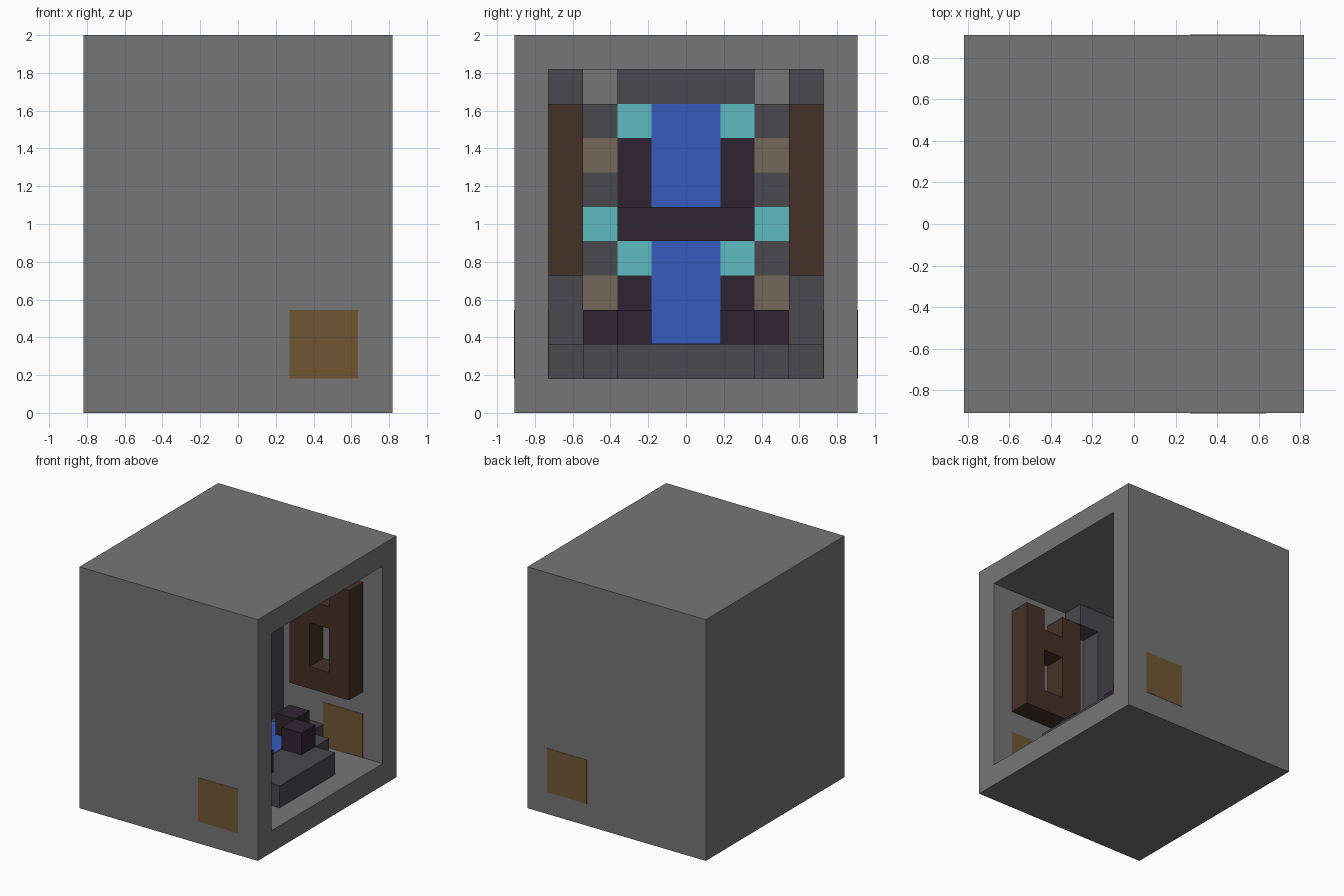
import bpy, bmesh
from mathutils import Matrix, Vector

U = 2 / 11  # block size

old = bpy.data.objects.get("Cube")
if old:
    bpy.data.objects.remove(old)


def material(name, rgb):
    m = bpy.data.materials.new(name)
    m.use_nodes = True
    m.diffuse_color = (*rgb, 1)
    m.node_tree.nodes["Principled BSDF"].inputs["Base Color"].default_value = (*rgb, 1)
    return m


stone = material("stone_grey", (0.18, 0.18, 0.18))
slate = material("dark_slate", (0.067, 0.066, 0.077))
brown = material("dark_brown", (0.061, 0.031, 0.019))
ochre = material("ochre", (0.165, 0.094, 0.033))
tan = material("tan", (0.172, 0.137, 0.099))
teal = material("teal", (0.11, 0.50, 0.53))
blue = material("water_blue", (0.037, 0.105, 0.50))
plum = material("dark_plum", (0.029, 0.017, 0.031))


def finish(name, bm, mat):
    mesh = bpy.data.meshes.new(name)
    bm.to_mesh(mesh)
    bm.free()
    mesh.materials.append(mat)
    ob = bpy.data.objects.new(name, mesh)
    bpy.context.collection.objects.link(ob)
    return ob


def add_box(bm, x, y, z):
    lo, hi = Vector((x[0], y[0], z[0])) * U, Vector((x[1], y[1], z[1])) * U
    size = Matrix.Diagonal((*(hi - lo), 1))
    bmesh.ops.create_cube(bm, size=1, matrix=Matrix.Translation((lo + hi) / 2) @ size)


def blocks(name, mat, *boxes):
    """Boxes in block units; those off the centre line are mirrored across y."""
    bm = bmesh.new()
    for x, y, z in boxes:
        add_box(bm, x, y, z)
        if y[0] > 0:
            add_box(bm, x, (-y[1], -y[0]), z)
    return finish(name, bm, mat)


# Outer shell, open on the +x side
bm = bmesh.new()
add_box(bm, (-4.5, 4.5), (-5, 5), (0, 11))
bm.faces.ensure_lookup_table()
side = max(bm.faces, key=lambda f: f.calc_center_median().x)
bmesh.ops.inset_region(bm, faces=[side], thickness=U, use_even_offset=True)
new = bmesh.ops.extrude_discrete_faces(bm, faces=[side])["faces"][0]
bmesh.ops.translate(bm, verts=new.verts, vec=(-8 * U, 0, 0))
bmesh.ops.recalc_face_normals(bm, faces=bm.faces)
finish("outer_shell", bm, stone)

# Square panels passing through the front and back walls
blocks("wall_panels", ochre, ((1.5, 3.5), (3.985, 5.015), (1.0, 3)))

# Pierced brackets on the inner side walls
blocks("wall_brackets", brown,
       ((0.5, 1.5), (3, 4), (4, 9)),
       ((2.5, 3.5), (3, 4), (4, 9)),
       ((1.5, 2.5), (3, 4), (4, 5)),
       ((1.5, 2.5), (3, 4), (7, 8)))

BACK, WALL, NEAR = -3.5, -1.5, -0.5
deep, near = (BACK, WALL), (BACK, NEAR)

# Stepped base
blocks("stepped_base", slate,
       ((BACK, 3.5), (-2, 2), (1, 2)),
       ((BACK, 2.5), (2, 3), (1, 2)),
       ((BACK, 1.5), (3, 4), (1, 2)))

# Side columns with overhanging caps
blocks("columns", slate, (near, (3, 4), (2, 9)))
blocks("column_caps", slate, ((BACK, 0.5), (3, 4), (9, 10)))

# Rear wall of the fountain
blocks("top_lintel", slate, (deep, (-2, 2), (9, 10)))
blocks("rear_wall", slate, *[(deep, (2, 3), (k, k + 1)) for k in (2, 4, 6, 8)])
blocks("tan_blocks", tan, *[(deep, (2, 3), (k, k + 1)) for k in (3, 7)])
blocks("teal_blocks", teal,
       (deep, (2, 3), (5, 6)),
       (deep, (1, 2), (4, 5)),
       (deep, (1, 2), (8, 9)))
blocks("niche_sides", plum, (deep, (1, 2), (2, 4)), (deep, (1, 2), (6, 8)))
blocks("upper_basin", plum, (near, (-2, 2), (5, 6)))

# Water and the basin rim
blocks("waterfall", blue, (deep, (-1, 1), (2, 5)), (deep, (-1, 1), (6, 9)))
blocks("pool", blue,
       ((WALL, 0.5), (-3, 3), (2, 2.03)),
       ((0.5, 1.5), (-2, 2), (2, 2.03)))
blocks("basin_rim", plum,
       ((1.5, 2.5), (1, 2), (2, 3)),
       ((0.5, 1.5), (2, 3), (2, 3)))
